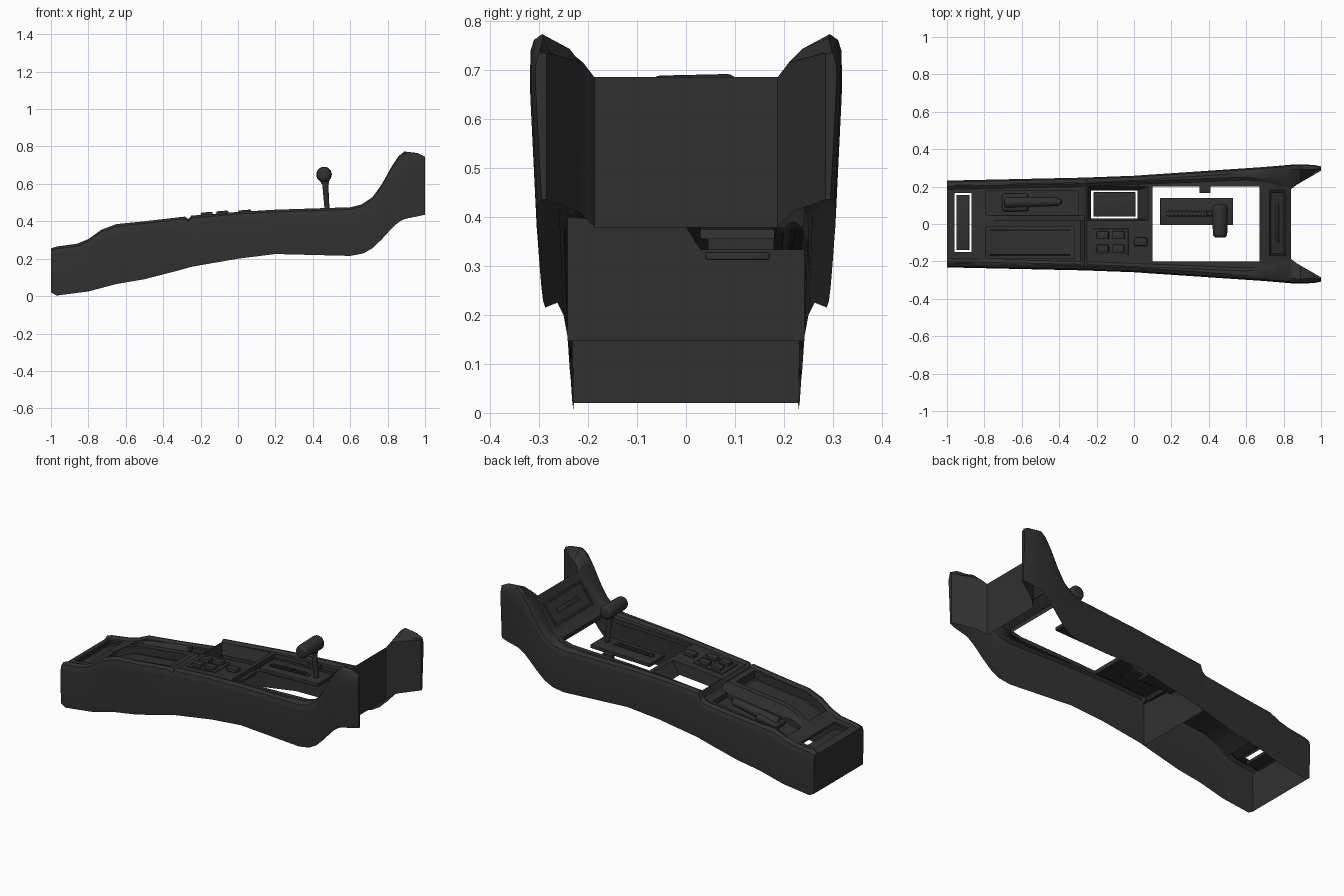
import bpy, bmesh, math
from mathutils import Vector, Matrix

if "Cube" in bpy.data.objects:
    bpy.data.objects.remove(bpy.data.objects["Cube"])

black = bpy.data.materials.new("black_plastic")
black.use_nodes = True
black.diffuse_color = (0.03, 0.03, 0.03, 1)
black.node_tree.nodes["Principled BSDF"].inputs["Base Color"].default_value = (0.03, 0.03, 0.03, 1)


def table(points):
    """Piecewise linear function through a few points."""
    def f(x):
        for (a, u), (b, v) in zip(points, points[1:]):
            if x <= b:
                return u + (v - u) * (x - a) / (b - a)
        return points[-1][1]
    return f


# Side profile, plan width, inner edge and deck height along the length
top_pts = [(-1, .255), (-.97, .265), (-.86, .28), (-.8, .305), (-.73, .355), (-.65, .385),
           (-.5, .4), (-.285, .425), (-.265, .412), (-.25, .43), (0, .45), (.2, .462),
           (.6, .475), (.66, .49), (.72, .53), (.77, .6), (.82, .69), (.86, .75),
           (.89, .773), (.96, .765), (1, .745)]
top = table(top_pts)
bottom = table([(-1, .02), (-.97, .003), (-.8, .025), (-.63, .07), (-.47, .095), (-.2, .17),
                (0, .2), (.2, .225), (.4, .225), (.6, .215), (.68, .23), (.74, .27),
                (.8, .34), (.84, .38), (.88, .41), (1, .435)])
width = table([(-1, .232), (-.27, .248), (0, .258), (.4, .285), (.7, .305), (.84, .317),
               (.94, .32), (1, .308)])
inner = table([(-1, .185), (-.27, .2), (.1, .215), (.6, .235), (.7, .225), (.84, .187),
               (.87, .21), (1, .285)])
front_slope = table([(.66, .478), (.72, .515), (.77, .582), (.84, .685), (.87, .715), (1, .735)])
# The rim beside the parking brake sits lower than the other one
brake_drop = table([(-1, 0), (-.86, 0), (-.8, .01), (-.65, .052), (-.285, .05), (-.25, 0), (1, 0)])


def deck(x, y=0):
    if x >= .66:
        return front_slope(x)
    return top(x) - .012 - (brake_drop(x) if y > .04 else 0)


def finish(name, bm):
    bmesh.ops.remove_doubles(bm, verts=bm.verts, dist=.0001)
    me = bpy.data.meshes.new(name)
    bm.to_mesh(me)
    bm.free()
    ob = bpy.data.objects.new(name, me)
    me.materials.append(black)
    bpy.context.collection.objects.link(ob)
    return ob


def loft(name, rows, flip=False, caps=(), skip=lambda c: False):
    """Quad strips between rows of points, with optional end caps."""
    bm = bmesh.new()
    vs = [[bm.verts.new(p) for p in r] for r in rows]
    for a, b in zip(vs, vs[1:]):
        for j in range(len(a) - 1):
            q = [a[j], b[j], b[j + 1], a[j + 1]]
            if skip(sum((v.co for v in q), Vector()) / 4):
                continue
            bm.faces.new(q[::-1] if flip else q)
    for i in caps:
        bm.faces.new(vs[i])
    bmesh.ops.dissolve_degenerate(bm, dist=.0001, edges=bm.edges)
    return finish(name, bm)


def box(name, loc, size, bevel=.005, slope=0, segments=2):
    bm = bmesh.new()
    bmesh.ops.create_cube(bm, size=1)
    bmesh.ops.scale(bm, vec=size, verts=bm.verts)
    if bevel:
        bmesh.ops.bevel(bm, geom=bm.edges[:], offset=bevel, segments=segments, affect='EDGES', profile=.5)
    bmesh.ops.transform(bm, matrix=Matrix.Translation(loc) @ Matrix.Rotation(-slope, 4, 'Y'), verts=bm.verts)
    return finish(name, bm)


def rod(name, a, b, r1, r2, sides=20, bevel=0):
    a, b = Vector(a), Vector(b)
    bm = bmesh.new()
    bmesh.ops.create_cone(bm, cap_ends=True, segments=sides, radius1=r1, radius2=r2, depth=(b - a).length)
    if bevel:
        rim = [e for e in bm.edges if abs(e.verts[0].co.z - e.verts[1].co.z) < 1e-5]
        bmesh.ops.bevel(bm, geom=rim, offset=bevel, segments=4, affect='EDGES', profile=.5)
    turn = (b - a).to_track_quat('Z', 'Y').to_matrix().to_4x4()
    bmesh.ops.transform(bm, matrix=Matrix.Translation((a + b) / 2) @ turn, verts=bm.verts)
    return finish(name, bm)


# Openings in the deck: rectangle at the deck, rectangle at the foot, depth, has floor
big, screen = (.1, .67, -.2, .2), (-.245, .075, .02, .2)
rear, brake, tray = (-.96, -.87, -.15, .165), (-.79, -.3, .045, .18), (-.79, -.32, -.185, -.015)
openings = {
    "shifter_opening": (big, big, .025, False),
    "screen_opening": (screen, (-.23, .02, .03, .18), .065, False),
    "rear_opening": (rear, rear, .015, False),
    "brake_pocket": (brake, brake, .03, True),
    "storage_tray": (tray, tray, .045, True),
}
rects = [o[0] for o in openings.values()]
xs = sorted({p[0] for p in top_pts} | {v for r in rects for v in r[:2]} | {.84, .87})
ys = sorted({v for r in rects for v in r[2:]} | {-.3, .3})
body_xs = [x for x in xs if x <= .84]
wing_xs = [x for x in xs if x >= .84]


def in_opening(c):
    return any(r[0] < c.x < r[1] and r[2] < c.y < r[3] for r in rects)


# Deck surface with its openings
loft("deck", [[(x, max(-inner(x), min(inner(x), y)), deck(x, y)) for y in ys] for x in body_xs],
     skip=in_opening)

# Walls and floors of the openings
for name, ((x0, x1, y0, y1), (u0, u1, v0, v1), d, floor) in openings.items():
    span = [x for x in xs if x0 <= x <= x1]
    outline = [(x, y0) for x in span] + [(x, y1) for x in span[::-1]] + [(x0, y0)]
    foot = [(u0 + (u1 - u0) * (x - x0) / (x1 - x0), v0 if y == y0 else v1) for x, y in outline]
    loft(name, [[(x, y, deck(x, y)) for x, y in outline],
                [(u, v, deck(u, y) - d) for (u, v), (x, y) in zip(foot, outline)]])
    if floor:
        loft(name + "_floor", [[(x, y, deck(x, y) - d) for y in (y0, y1)] for x in span])


# Side shells with rounded shoulders, and the flared wings
def section(x, s):
    w, yi, z = width(x), inner(x), deck(x, s)
    t = top(x) - (brake_drop(x) if s > 0 else 0)
    shoulder = max(yi + .012, w - .025)
    lip = min(yi + .016, shoulder)
    drop = .03 if x > .8 else 0
    pts = [(w - .003 - .005 * (x + 1), bottom(x)), (w, min(t - .04, bottom(x) + .25)), (w - .001, t - .035),
           (w - .008, t - .012), (shoulder, t), (lip, max(z, t - drop)), (yi, z)]
    return [(x, s * y, h) for y, h in pts]


for side, s in (("left", 1), ("right", -1)):
    loft(side + "_side_panel", [section(x, s) for x in body_xs], s > 0)
    loft(side + "_wing", [section(x, s) + [(x, s * inner(x), bottom(x))] for x in wing_xs],
         s > 0, caps=(-1,))

# Cross walls: rear end, middle bulkhead lowered behind the brake, and front face
bm = bmesh.new()
bm.faces.new([bm.verts.new(p) for p in section(-1, -1) + section(-1, 1)[::-1]])
finish("rear_wall", bm)
bulkhead = ((-.242, .4), (0, .38), (.03, .333), (.242, .333))
loft("middle_bulkhead", [[(-.27, y, .147) for y, z in bulkhead], [(-.27, y, z) for y, z in bulkhead]], True)
loft("front_wall", [[(.84, -.187, z), (.84, .187, z)] for z in (.378, .685)], True)

# Loose inserts beneath the small openings
box("screen_insert", (-.105, .105, .32), (.225, .13, .016), .003)
box("rear_insert", (-.915, .0075, .225), (.07, .295, .02), .003)

# Gear selector
box("selector_plate", (.335, .067, .444), (.39, .145, .022), .004, .03)
box("selector_track", (.3, .055, .455), (.26, .022, .008), .002, .03)
for i in range(12):
    box("selector_notch", (.185 + i * .02, .055, .456 + i * .0006), (.008, .034, .006), 0, .03)
box("selector_release", (.38, .183, .45), (.06, .035, .03), .004)
rod("selector_stem", (.477, .055, .45), (.464, .045, .64), .013, .017)
rod("selector_collar", (.466, .045, .6), (.463, .042, .64), .02, .03)
rod("selector_knob", (.46, -.073, .65), (.46, .104, .65), .038, .042, 24, .02)

# Parking brake lever in its pocket
box("brake_base", (-.635, .115, .315), (.14, .095, .04), .014, .2, 3)
rod("brake_grip", (-.69, .115, .315), (-.395, .12, .365), .03, .023, 20, .012)
box("brake_button", (-.41, .12, .37), (.05, .03, .03), .01, .17)

# Raised liner following the floor of the storage tray
liner_xs = [-.77] + [x for x in xs if -.77 < x < -.34] + [-.34]
loft("tray_liner", [[(x, y, deck(x) - h) for y, h in ((-.168, .045), (-.164, .038), (-.036, .038), (-.032, .045))]
                    for x in liner_xs], caps=(0, -1))

# Switch cluster
cluster = .08
box("switch_panel", (-.125, -.095, deck(-.125) + .002), (.19, .14, .008), .002, cluster)
for x in (-.167, -.083):
    for y in (-.06, -.132):
        box("switch", (x, y, deck(x) + .011), (.064, .043, .026), .006, cluster)
box("single_switch", (.036, -.095, deck(.036) + .008), (.07, .045, .024), .006, cluster)

# Framed vent on the slanted front panel
tilt = math.atan((deck(.81) - deck(.73)) / .08)
for x, y, sx, sy in ((.73, .005, .012, .35), (.808, .005, .012, .35),
                     (.769, -.165, .13, .012), (.769, .175, .13, .012)):
    box("vent_frame", (x, y, deck(x) + .003), (sx, sy, .016), .003, tilt)
box("vent_slot", (.769, .005, deck(.769) + .003), (.025, .21, .014), .003, tilt)
box("vent_panel", (.769, .005, deck(.769)), (.12, .33, .008), 0, tilt)

# Shading
bpy.ops.object.select_all(action='DESELECT')
for ob in bpy.context.collection.objects:
    if ob.type == 'MESH' and black.name in ob.data.materials:
        ob.select_set(True)
        bpy.context.view_layer.objects.active = ob
bpy.ops.object.shade_smooth_by_angle(angle=math.radians(30))
